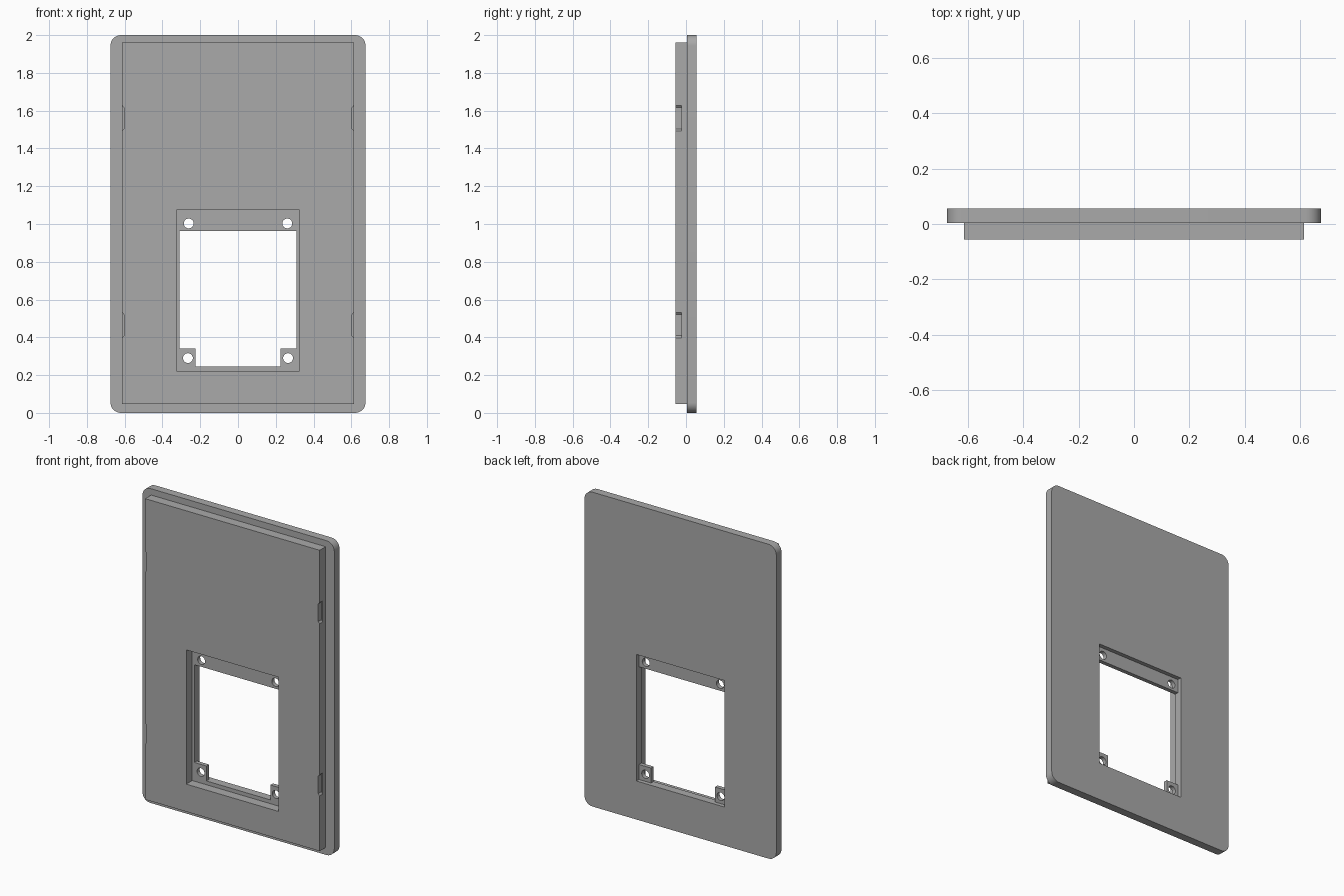
import bpy
import bmesh
from math import cos, sin, pi

if "Cube" in bpy.data.objects:
    bpy.data.objects.remove(bpy.data.objects["Cube"], do_unlink=True)

FRONT, SEAM, LEDGE, BACK = -0.056, 0.004, 0.03, 0.056

grey = bpy.data.materials.new("plain grey")
grey.use_nodes = True
grey.diffuse_color = (0.4, 0.4, 0.4, 1)
grey.node_tree.nodes["Principled BSDF"].inputs["Base Color"].default_value = (0.4, 0.4, 0.4, 1)


def prism(name, points, direction):
    """Closed solid: a flat outline pushed along a direction."""
    bm = bmesh.new()
    face = bm.faces.new([bm.verts.new(p) for p in points])
    top = bmesh.ops.extrude_face_region(bm, geom=[face])["geom"]
    verts = [v for v in top if isinstance(v, bmesh.types.BMVert)]
    bmesh.ops.translate(bm, verts=verts, vec=direction)
    bmesh.ops.recalc_face_normals(bm, faces=bm.faces)
    mesh = bpy.data.meshes.new(name)
    bm.to_mesh(mesh)
    bm.free()
    mesh.materials.append(grey)
    obj = bpy.data.objects.new(name, mesh)
    bpy.context.collection.objects.link(obj)
    return obj


def box(name, half_x, y0, y1, z0, z1):
    outline = [(-half_x, y0, z0), (half_x, y0, z0), (half_x, y0, z1), (-half_x, y0, z1)]
    return prism(name, outline, (0, y1 - y0, 0))


def arc(x, z, radius, start, sweep, steps, y):
    return [(x + radius * cos(start + sweep * i / steps), y,
             z + radius * sin(start + sweep * i / steps)) for i in range(steps + 1)]


def cut(target, cutters):
    """Subtract each cutter, then discard it."""
    bpy.context.view_layer.objects.active = target
    for cutter in cutters:
        cutter.hide_render = True
        mod = target.modifiers.new("cut", "BOOLEAN")
        mod.operation = "DIFFERENCE"
        mod.solver = "EXACT"
        mod.object = cutter
        bpy.ops.object.modifier_apply(modifier=mod.name)
        bpy.data.objects.remove(cutter, do_unlink=True)


# Rounded cover plate
half_w, height, radius = 0.675, 2.0, 0.055
outline = []
for i, (sx, z) in enumerate([(1, height - radius), (-1, height - radius), (-1, radius), (1, radius)]):
    outline += arc(sx * (half_w - radius), z, radius, i * pi / 2, pi / 2, 8, SEAM)
plate = prism("cover_plate", outline, (0, BACK - SEAM, 0))

# Window with a recessed top bar and two lower mounting tabs
cutters = [
    box("back_recess", 0.31, LEDGE, 0.1, 0.245, 1.05),
    box("window_opening", 0.31, -0.1, 0.1, 0.34, 0.962),
    box("lower_opening", 0.225, -0.1, 0.1, 0.245, 0.5),
]
# Screw holes
for side in (-1, 1):
    for x, z in ((0.261, 1.003), (0.265, 0.29)):
        ring = arc(side * x, z, 0.026, 0, 2 * pi, 32, -0.1)[:-1]
        cutters.append(prism("screw_hole", ring, (0, 0.2, 0)))
cut(plate, cutters)

# Raised inner panel with a larger window
panel = box("inner_panel", 0.614, FRONT, SEAM, 0.046, 1.96)
cutters = [box("panel_window", 0.325, -0.1, 0.1, 0.221, 1.075)]

# Tapered clip notches along both side edges
for side in (-1, 1):
    for z in (0.465, 1.56):
        notch = [(side * x, -0.1, z + dz) for x, dz in
                 ((0.604, -0.056), (0.604, 0.056), (0.616, 0.07), (0.616, -0.07))]
        cutters.append(prism("clip_notch", notch, (0, 0.075, 0)))
cut(panel, cutters)

# Smooth the round corners and holes, keep the edges crisp
bpy.ops.object.select_all(action="DESELECT")
for obj in (plate, panel):
    obj.select_set(True)
bpy.context.view_layer.objects.active = plate
bpy.ops.object.shade_smooth_by_angle()
